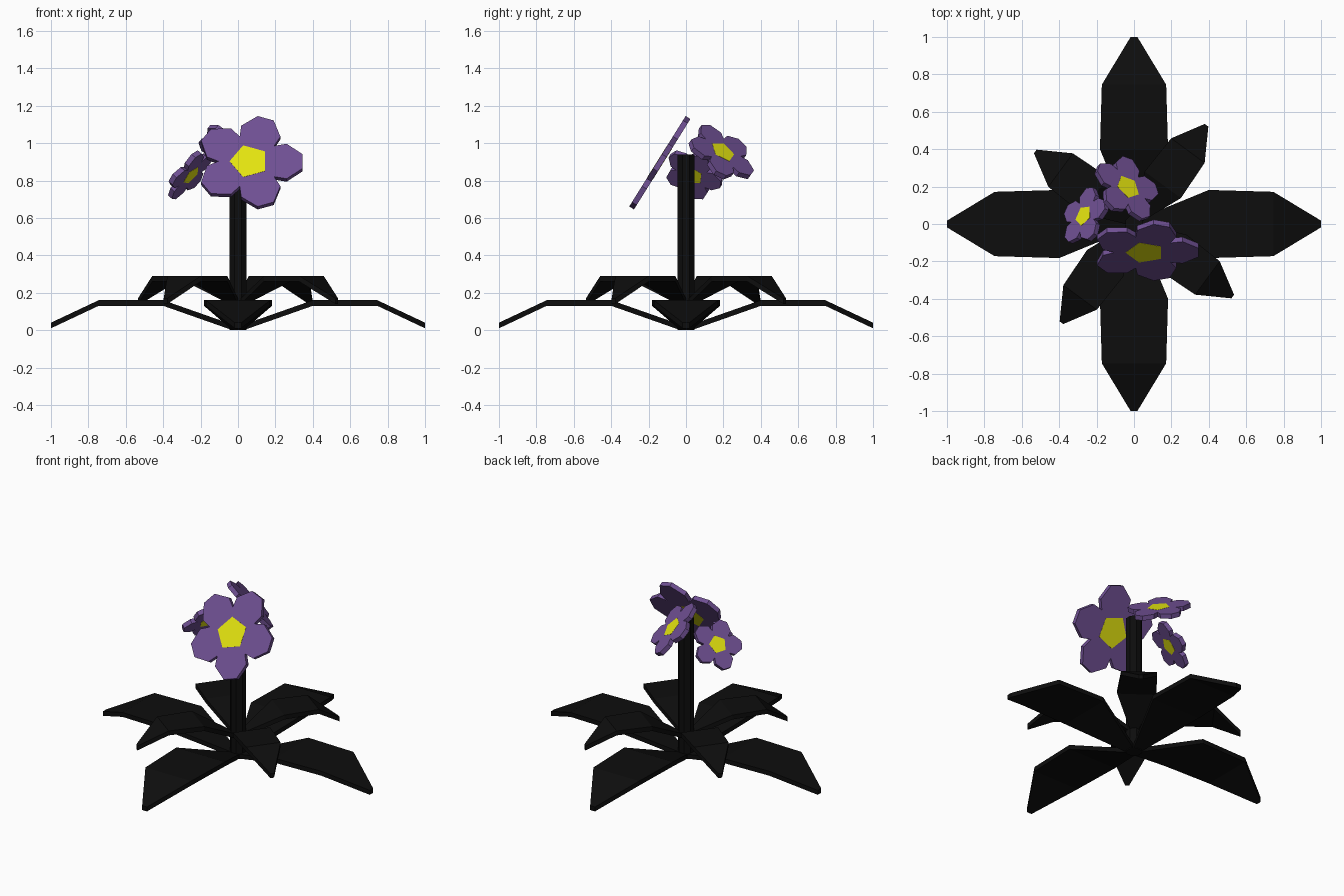
import bpy, bmesh, math
from mathutils import Vector, Matrix

if "Cube" in bpy.data.objects:
    bpy.data.objects.remove(bpy.data.objects["Cube"])


def material(name, rgb):
    m = bpy.data.materials.new(name)
    m.diffuse_color = (*rgb, 1)
    m.use_nodes = True
    m.node_tree.nodes["Principled BSDF"].inputs["Base Color"].default_value = m.diffuse_color
    return m


BLACK = material("dark_foliage", (0.004, 0.004, 0.004))
PURPLE = material("purple", (0.16, 0.08, 0.29))
YELLOW = material("yellow", (0.78, 0.78, 0.005))


def finish(bm, name, mat, matrix=None):
    bmesh.ops.recalc_face_normals(bm, faces=bm.faces)
    me = bpy.data.meshes.new(name)
    bm.to_mesh(me)
    bm.free()
    me.materials.append(mat)
    ob = bpy.data.objects.new(name, me)
    bpy.context.collection.objects.link(ob)
    if matrix:
        ob.matrix_world = matrix
    return ob


def prism(bm, outline, thick):
    lo = [bm.verts.new((x, y, -thick / 2)) for x, y in outline]
    hi = [bm.verts.new((x, y, thick / 2)) for x, y in outline]
    bm.faces.new(lo[::-1])
    bm.faces.new(hi)
    n = len(lo)
    for i in range(n):
        j = (i + 1) % n
        bm.faces.new((lo[i], lo[j], hi[j], hi[i]))


def leaf(name, stations, angle, thick=0.03):
    """Bent slab lofted through (distance, half width, bottom z)."""
    bm = bmesh.new()
    rings = [[bm.verts.new(p) for p in ((r, -w, z), (r, w, z),
                                        (r, w, z + thick), (r, -w, z + thick))]
             for r, w, z in stations]
    for a, b in zip(rings, rings[1:]):
        for i in range(4):
            j = (i + 1) % 4
            bm.faces.new((a[i], a[j], b[j], b[i]))
    bm.faces.new(rings[0])
    bm.faces.new(rings[-1])
    finish(bm, name, BLACK, Matrix.Rotation(math.radians(angle), 4, 'Z'))


def flower(name, centre, normal, petal_xy, scale):
    """petal_xy: direction of one petal as seen from the top."""
    n = Vector(normal).normalized()
    x, y = petal_xy
    u = Vector((x, y, -(n.x * x + n.y * y) / n.z)).normalized()
    v = n.cross(u)
    mw = Matrix.Translation(centre) @ Matrix((u, v, n)).transposed().to_4x4()
    c, s = math.cos(math.radians(36)), math.sin(math.radians(36))
    half = [(0.105 * c, 0.105 * s), (0.165 * c, 0.165 * s), (0.2, 0.11), (0.285, 0.045)]
    outline = [(a, -b) for a, b in half] + half[::-1]
    # five petals
    bm = bmesh.new()
    for k in range(5):
        r = Matrix.Rotation(k * math.tau / 5, 2)
        prism(bm, [r @ Vector(p) * scale for p in outline], 0.03)
    finish(bm, name + "_petals", PURPLE, mw)
    # pentagonal centre, visible on both sides
    bm = bmesh.new()
    prism(bm, [(0.105 * scale * math.cos((k + 0.5) * math.tau / 5),
                0.105 * scale * math.sin((k + 0.5) * math.tau / 5)) for k in range(5)], 0.032)
    finish(bm, name + "_centre", YELLOW, mw)


# stem
bm = bmesh.new()
R = 0.05
prism(bm, [(R * math.cos((k + 0.5) * math.tau / 8), R * math.sin((k + 0.5) * math.tau / 8))
           for k in range(8)], 0.94)
finish(bm, "stem", BLACK, Matrix.Translation((0, 0, 0.47)))

# lower big leaves and upper small leaves
BIG = [(0.03, 0.03, 0.0), (0.4, 0.182, 0.13), (0.745, 0.172, 0.13), (1.0, 0.018, 0.01)]
SMALL = [(0.02, 0.02, 0.13), (0.26, 0.12, 0.26), (0.487, 0.111, 0.26), (0.655, 0.012, 0.14)]
for k in range(4):
    leaf(f"lower_leaf_{k}", BIG, 90 * k)
    leaf(f"upper_leaf_{k}", SMALL, 90 * k + 53.7)

# blossoms
flower("front_flower", (0.06, -0.14, 0.895), (0, -0.85, 0.53), (1, 0), 1.0)
flower("back_flower", (-0.04, 0.19, 0.945), (0.54, 0.5, 0.68), (0.18, -0.01), 0.68)
flower("left_flower", (-0.26, 0.04, 0.835), (-0.7, 0.35, 0.62), (0.03, 0.14), 0.56)
